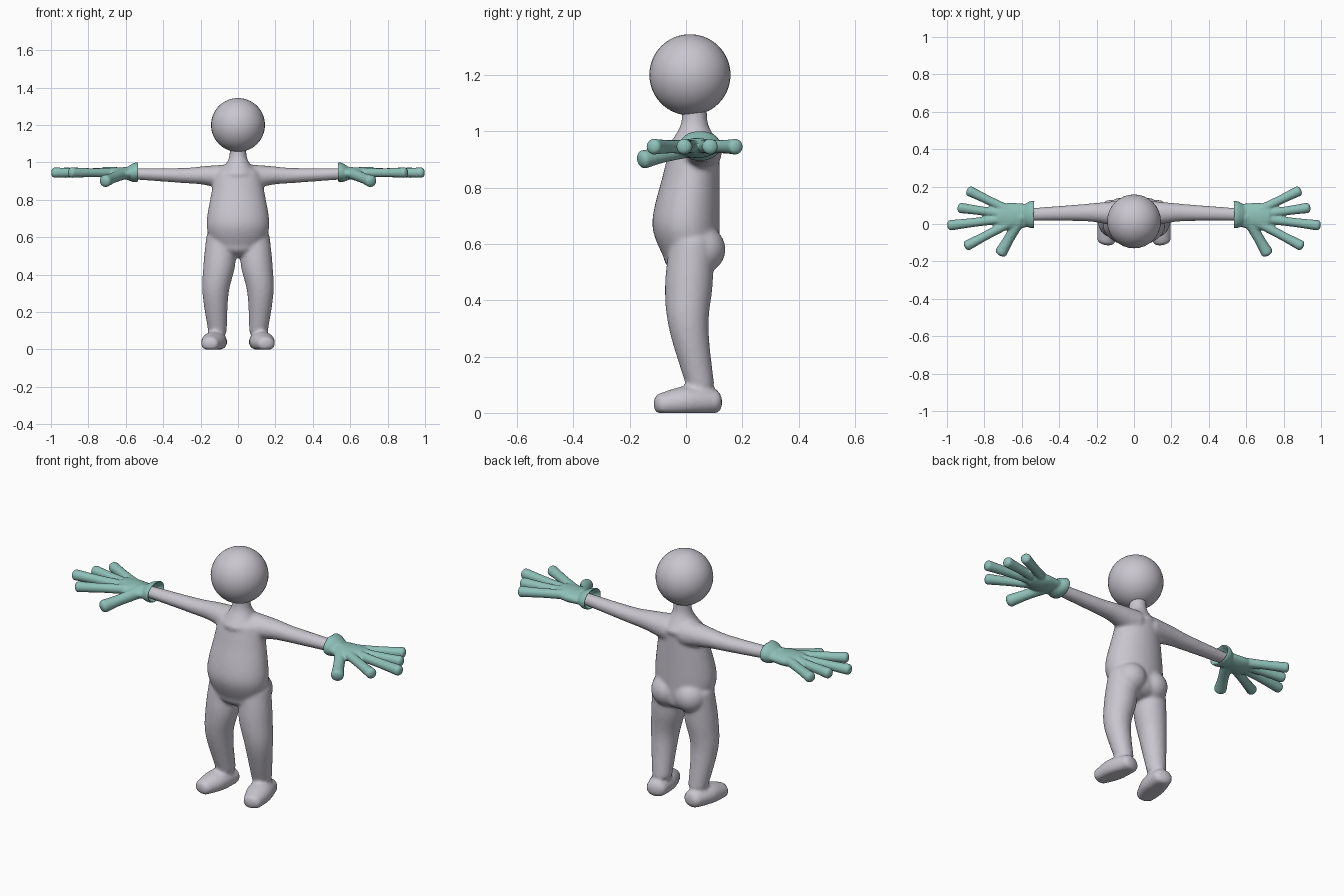
import bpy, bmesh, math
from mathutils import Vector, Matrix

cube = bpy.data.objects.get("Cube")
if cube:
    bpy.data.objects.remove(cube, do_unlink=True)


def material(name, colour):
    mat = bpy.data.materials.new(name)
    mat.use_nodes = True
    mat.diffuse_color = (*colour, 1)
    shader = mat.node_tree.nodes["Principled BSDF"]
    shader.inputs["Base Color"].default_value = (*colour, 1)
    shader.inputs["Roughness"].default_value = 0.6
    return mat


GREY = material("pale grey skin", (0.58, 0.56, 0.62))
TEAL = material("soft teal glove", (0.27, 0.53, 0.48))
STEPS = 6
SIDES = 32
ROUNDING = 0.6


def spline(keys):
    """Smooth positions and radii running through the key points."""
    padded = [keys[0], *keys, keys[-1]]
    result = []
    for before, start, end, after in zip(padded, padded[1:], padded[2:], padded[3:]):
        for step in range(STEPS):
            t = step / STEPS
            leave, arrive = (end - before) / 2, (after - start) / 2
            gap = end - start
            bend = 3 * gap - 2 * leave - arrive
            twist = leave + arrive - 2 * gap
            result.append(start + leave * t + bend * t ** 2 + twist * t ** 3)
    return result + [keys[-1]]


def limb(bm, points, wide=1.0):
    """Round-ended soft tube through (x, y, z, radius), widened sideways."""
    keys = [Vector(point) for point in points]
    direction = (keys[-1].xyz - keys[0].xyz).normalized()
    upright = abs(direction.z) > abs(direction.x) + abs(direction.y)
    across = Vector((1, 0, 0)) if upright else Vector((0, 0, 1)).cross(direction).normalized()
    over = direction.cross(across)
    # Rounded ends: rings shrink as they move outward
    sections = [(key.xyz, key.w) for key in spline(keys)]
    for end, sign in ((keys[0], -1), (keys[-1], 1)):
        for step in range(1, STEPS):
            angle = math.pi / 2 * step / STEPS
            centre = end.xyz + direction * sign * end.w * ROUNDING * math.sin(angle)
            section = (centre, end.w * math.cos(angle))
            sections.insert(0 if sign < 0 else len(sections), section)
    rings = []
    for centre, radius in sections:
        ring = []
        for i in range(SIDES):
            angle = math.tau * i / SIDES
            offset = across * wide * math.cos(angle) + over * math.sin(angle)
            ring.append(bm.verts.new(centre + offset * radius))
        rings.append(ring)
    for lower, upper in zip(rings, rings[1:]):
        for i in range(SIDES):
            bm.faces.new((lower[i - 1], lower[i], upper[i], upper[i - 1]))
    bm.faces.new(rings[0])
    bm.faces.new(rings[-1])


def ball(bm, centre, radius):
    bmesh.ops.create_uvsphere(bm, u_segments=SIDES, v_segments=SIDES, radius=radius,
                              matrix=Matrix.Translation(centre))


def mirror_copy(bm):
    copied = bmesh.ops.duplicate(bm, geom=bm.verts[:] + bm.edges[:] + bm.faces[:])
    for item in copied["geom"]:
        if isinstance(item, bmesh.types.BMVert):
            item.co.x = -item.co.x


def finish(name, bm, mat):
    bmesh.ops.recalc_face_normals(bm, faces=bm.faces)
    mesh = bpy.data.meshes.new(name)
    bm.to_mesh(mesh)
    bm.free()
    mesh.shade_smooth()
    mesh.materials.append(mat)
    obj = bpy.data.objects.new(name, mesh)
    bpy.context.collection.objects.link(obj)
    return obj


def blend(obj, voxel, iterations):
    """Fuse the overlapping pieces into one soft skin."""
    fuse = obj.modifiers.new("fuse", "REMESH")
    fuse.mode = "VOXEL"
    fuse.voxel_size = voxel
    fuse.use_smooth_shade = True
    soften = obj.modifiers.new("soften", "SMOOTH")
    soften.factor = 0.5
    soften.iterations = iterations


# Body: foot with a flat sole, leg, buttock and arm on one side, then mirrored
bm = bmesh.new()
limb(bm, [(0.11, 0.1, 0.04, 0.045), (0.13, 0, 0.04, 0.055), (0.15, -0.09, 0.03, 0.04)], wide=1.2)
for vert in bm.verts:
    vert.co.z = max(vert.co.z, 0)
limb(bm, [(0.09, 0.02, 0.6, 0.08), (0.1, 0.01, 0.45, 0.085),
          (0.12, 0.01, 0.3, 0.07), (0.11, 0.05, 0.1, 0.05)])
ball(bm, (0.07, 0.055, 0.58), 0.085)
limb(bm, [(0.05, 0.05, 0.92, 0.07), (0.18, 0.06, 0.93, 0.05),
          (0.3, 0.06, 0.93, 0.04), (0.58, 0.05, 0.94, 0.03)], wide=1.1)
mirror_copy(bm)

# Torso and neck
limb(bm, [(0, 0.02, 0.55, 0.1), (0, 0, 0.67, 0.12),
          (0, 0.02, 0.85, 0.1), (0, 0.03, 0.93, 0.09)], wide=1.4)
limb(bm, [(0, 0.03, 0.94, 0.1), (0, 0.03, 1.02, 0.05), (0, 0.03, 1.1, 0.045)])
blend(finish("body", bm, GREY), 0.009, 6)

# Head
bm = bmesh.new()
ball(bm, (0, 0.014, 1.2), 0.144)
finish("head", bm, GREY)

# Gloves: fingers fan out from the wrist by angle and length, thumb lowered
WRIST = Vector((0.6, 0.04, 0.945))
FAN = {26: 0.31, 8: 0.33, -7: 0.385, -28: 0.33}


def digit(bm, degrees, length, drop, radius):
    angle = math.radians(degrees)
    tip = WRIST + Vector((math.cos(angle) * length, math.sin(angle) * length, -drop))
    middle = WRIST.lerp(tip, 0.6)
    limb(bm, [(*WRIST, radius), (*middle, radius * 0.85), (*tip, radius)])


for name, side in (("left_glove", 1), ("right_glove", -1)):
    bm = bmesh.new()
    # Hollow flared cuff, folded back inside its rim
    limb(bm, [(0.58, 0.05, 0.94, 0.025), (0.53, 0.05, 0.95, 0.05),
              (0.56, 0.05, 0.945, 0.05), (0.6, 0.05, 0.94, 0.03)], wide=1.4)
    # Palm
    limb(bm, [(0.58, 0.045, 0.94, 0.03), (0.66, 0.04, 0.94, 0.035),
              (0.72, 0.04, 0.945, 0.03)], wide=2.1)
    for degrees, length in FAN.items():
        digit(bm, degrees, length, 0, 0.028)
    digit(bm, -60, 0.22, 0.045, 0.033)
    for vert in bm.verts:
        vert.co.x *= side
    blend(finish(name, bm, TEAL), 0.006, 4)
